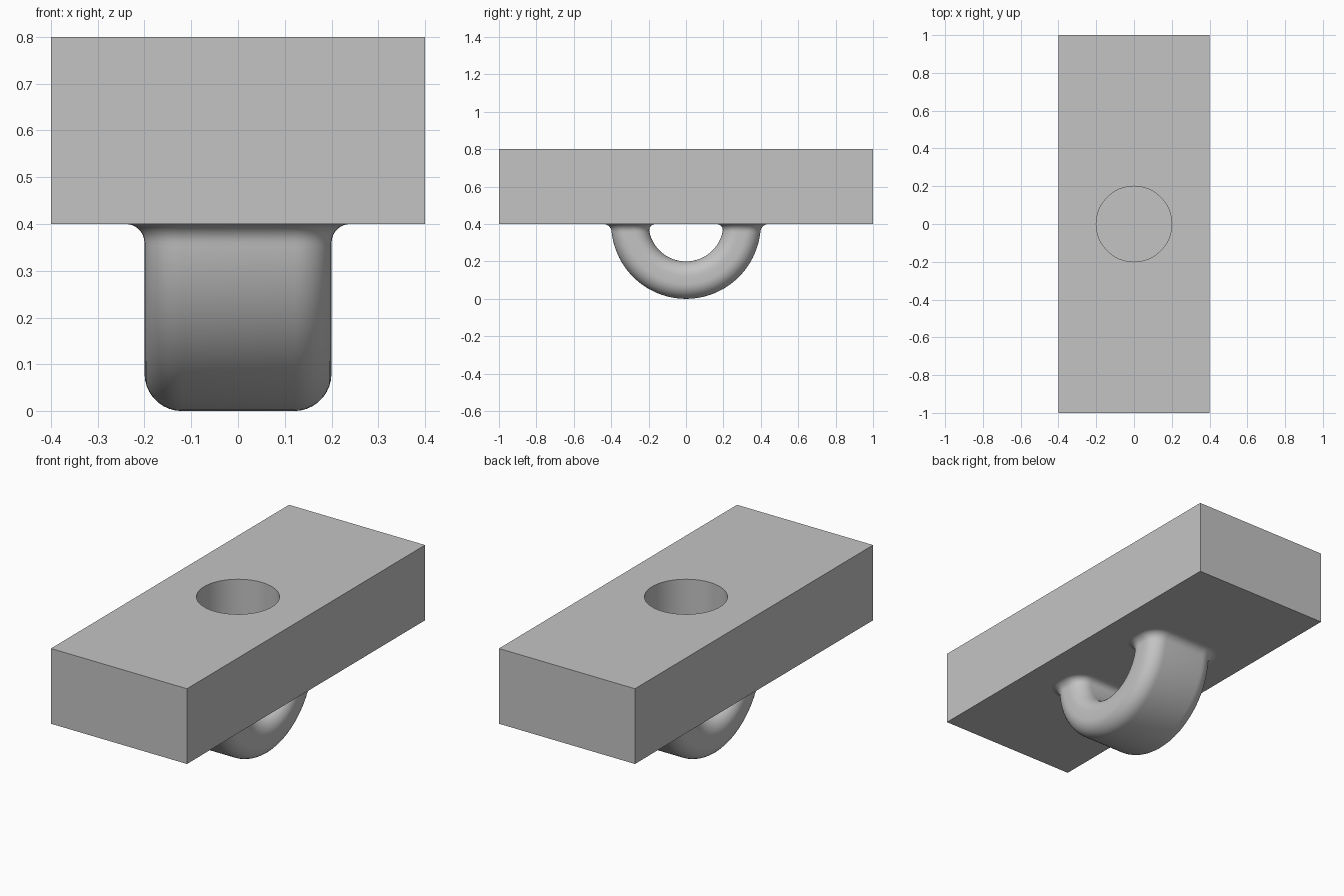
import bpy, bmesh
from math import pi, sin, cos, sqrt

if "Cube" in bpy.data.objects:
    bpy.data.objects.remove(bpy.data.objects["Cube"], do_unlink=True)

grey = bpy.data.materials.new("plain grey")
grey.use_nodes = True
grey.diffuse_color = (0.55, 0.55, 0.55, 1)
grey.node_tree.nodes["Principled BSDF"].inputs["Base Color"].default_value = grey.diffuse_color


def activate(obj):
    bpy.ops.object.select_all(action='DESELECT')
    obj.select_set(True)
    bpy.context.view_layer.objects.active = obj


BASE = 0.4          # height of the block underside
HOLE_DEPTH = 0.2

# Block with a blind round hole in the top
bpy.ops.mesh.primitive_cube_add(size=1, location=(0, 0, BASE + 0.2))
block = bpy.context.object
block.name = "block"
block.scale = (0.8, 2, 0.4)
bpy.ops.object.transform_apply(location=True, scale=True)
block.data.materials.append(grey)

bpy.ops.mesh.primitive_cylinder_add(vertices=64, radius=0.2, depth=2 * HOLE_DEPTH,
                                    location=(0, 0, 0.8))
cutter = bpy.context.object
cutter.name = "hole_cutter"
cutter.hide_render = True
cutter.data.materials.append(grey)

activate(block)
cut = block.modifiers.new("hole", 'BOOLEAN')
cut.operation = 'DIFFERENCE'
cut.solver = 'EXACT'
cut.object = cutter
bpy.ops.object.modifier_apply(modifier=cut.name)
bpy.data.objects.remove(cutter, do_unlink=True)
bpy.ops.object.shade_smooth_by_angle(angle=0.5)

# Half-ring loop: rounded section swept below the block, flared where it meets it
HALF_W, HALF_T, MID_R = 0.2, 0.1, 0.3
ROUND, FILLET, CORNER = 0.08, 0.04, 10
FLARE_END, FLARE_STEPS, ARC_STEPS = 0.24, 14, 48


def flare(height):
    """Outward growth of the section at a distance below the block."""
    gap = max(FILLET - height, 0)
    return FILLET - sqrt(FILLET ** 2 - gap ** 2)


def section(theta):
    """Points of the rounded section at one sweep angle."""
    points = []
    for q, (sx, sr) in enumerate([(1, 1), (-1, 1), (-1, -1), (1, -1)]):
        for k in range(CORNER):
            a = (q + k / (CORNER - 1)) * pi / 2
            x = sx * (HALF_W - ROUND) + ROUND * cos(a)
            rho = MID_R + sr * (HALF_T - ROUND) + ROUND * sin(a)
            grow = flare(rho * sin(theta))
            x += grow * cos(a)
            rho += grow * sin(a)
            points.append((x, rho * cos(theta), BASE - rho * sin(theta)))
    return points


start = [FLARE_END * (k / FLARE_STEPS) ** 2 for k in range(FLARE_STEPS)]
middle = [FLARE_END + (pi - 2 * FLARE_END) * k / ARC_STEPS for k in range(ARC_STEPS + 1)]
angles = start + middle + [pi - a for a in reversed(start)]

bm = bmesh.new()
rings = [[bm.verts.new(p) for p in section(t)] for t in angles]
for r0, r1 in zip(rings, rings[1:]):
    for j in range(len(r0)):
        n = (j + 1) % len(r0)
        bm.faces.new((r0[j], r1[j], r1[n], r0[n]))
mesh = bpy.data.meshes.new("half_ring_loop")
bm.to_mesh(mesh)
bm.free()
mesh.materials.append(grey)
loop = bpy.data.objects.new("half_ring_loop", mesh)
bpy.context.collection.objects.link(loop)
activate(loop)
bpy.ops.object.shade_smooth()
